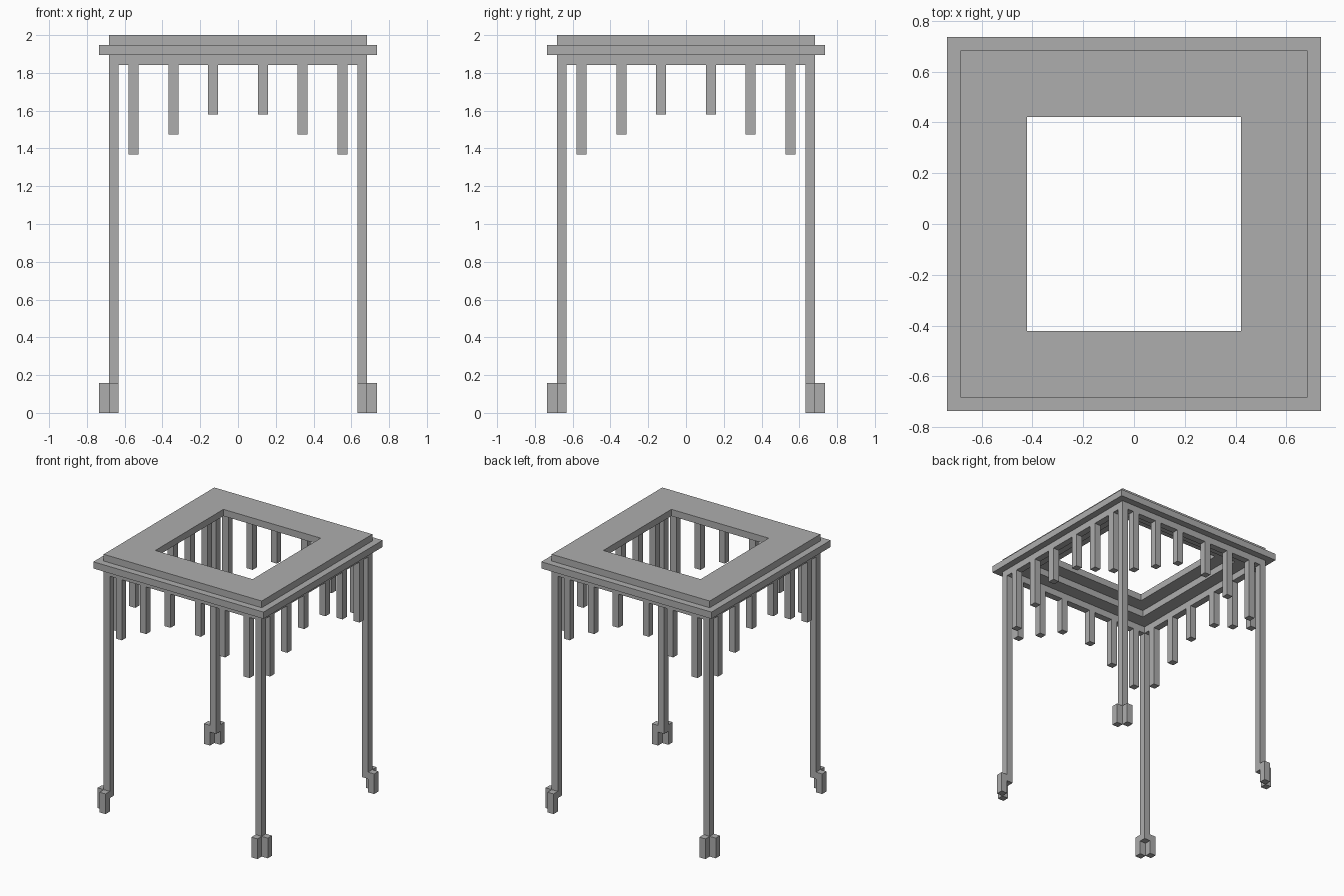
import bpy
import bmesh
from mathutils import Matrix, Vector
from math import radians

U = 1 / 19  # building unit: the model is 38 units tall

cube = bpy.data.objects.get("Cube")
if cube:
    bpy.data.objects.remove(cube, do_unlink=True)

grey = bpy.data.materials.new("plain grey")
grey.use_nodes = True
colour = (0.42, 0.42, 0.42, 1)
grey.diffuse_color = colour
grey.node_tree.nodes["Principled BSDF"].inputs["Base Color"].default_value = colour


def finish(name, bm):
    bmesh.ops.recalc_face_normals(bm, faces=bm.faces)
    mesh = bpy.data.meshes.new(name)
    bm.to_mesh(mesh)
    bm.free()
    mesh.materials.append(grey)
    obj = bpy.data.objects.new(name, mesh)
    bpy.context.collection.objects.link(obj)


def box(name, x, y, z, turn):
    """Box from (low, high) ranges in units, turned about the centre axis."""
    bm = bmesh.new()
    ranges = (x, y, z)
    size = Vector([(b - a) * U for a, b in ranges])
    centre = Vector([(a + b) / 2 * U for a, b in ranges])
    matrix = (Matrix.Rotation(radians(turn), 4, 'Z')
              @ Matrix.Translation(centre) @ Matrix.Diagonal(size).to_4x4())
    bmesh.ops.create_cube(bm, size=1, matrix=matrix)
    finish(name, bm)


def frame(name, outer, inner, bottom, top):
    """Square slab with a square opening."""
    bm = bmesh.new()
    profile = [(outer, bottom), (outer, top), (inner, top), (inner, bottom)]
    corners = [(1, 1), (-1, 1), (-1, -1), (1, -1)]
    loops = [[bm.verts.new((sx * r * U, sy * r * U, z * U)) for r, z in profile]
             for sx, sy in corners]
    for i in range(4):
        a, b = loops[i], loops[(i + 1) % 4]
        for j in range(4):
            k = (j + 1) % 4
            bm.faces.new((a[j], b[j], b[k], a[k]))
    finish(name, bm)


# Stepped top
frame("top_slab", 13, 8, 37, 38)
frame("cornice", 14, 10, 36, 37)

# Hanging slats as (inner edge, lower end)
slats = [(10, 26), (6, 28), (2, 30)]

for side, turn in (("front", 0), ("left", 90), ("back", 180), ("right", 270)):
    depth = (-13, -12)
    # Corner leg with its two foot blocks
    box(f"{side}_leg", (12, 13), depth, (2, 36), turn)
    box(f"{side}_foot_outer", (13, 14), depth, (0, 3), turn)
    box(f"{side}_foot_face", (12, 13), (-14, -13), (0, 3), turn)
    # Beam between the legs, with slats below it
    box(f"{side}_beam", (-12, 12), depth, (35, 36), turn)
    for n, (edge, low) in enumerate(slats, 1):
        box(f"{side}_slat_a{n}", (edge, edge + 1), depth, (low, 35), turn)
        box(f"{side}_slat_b{n}", (-edge - 1, -edge), depth, (low, 35), turn)
